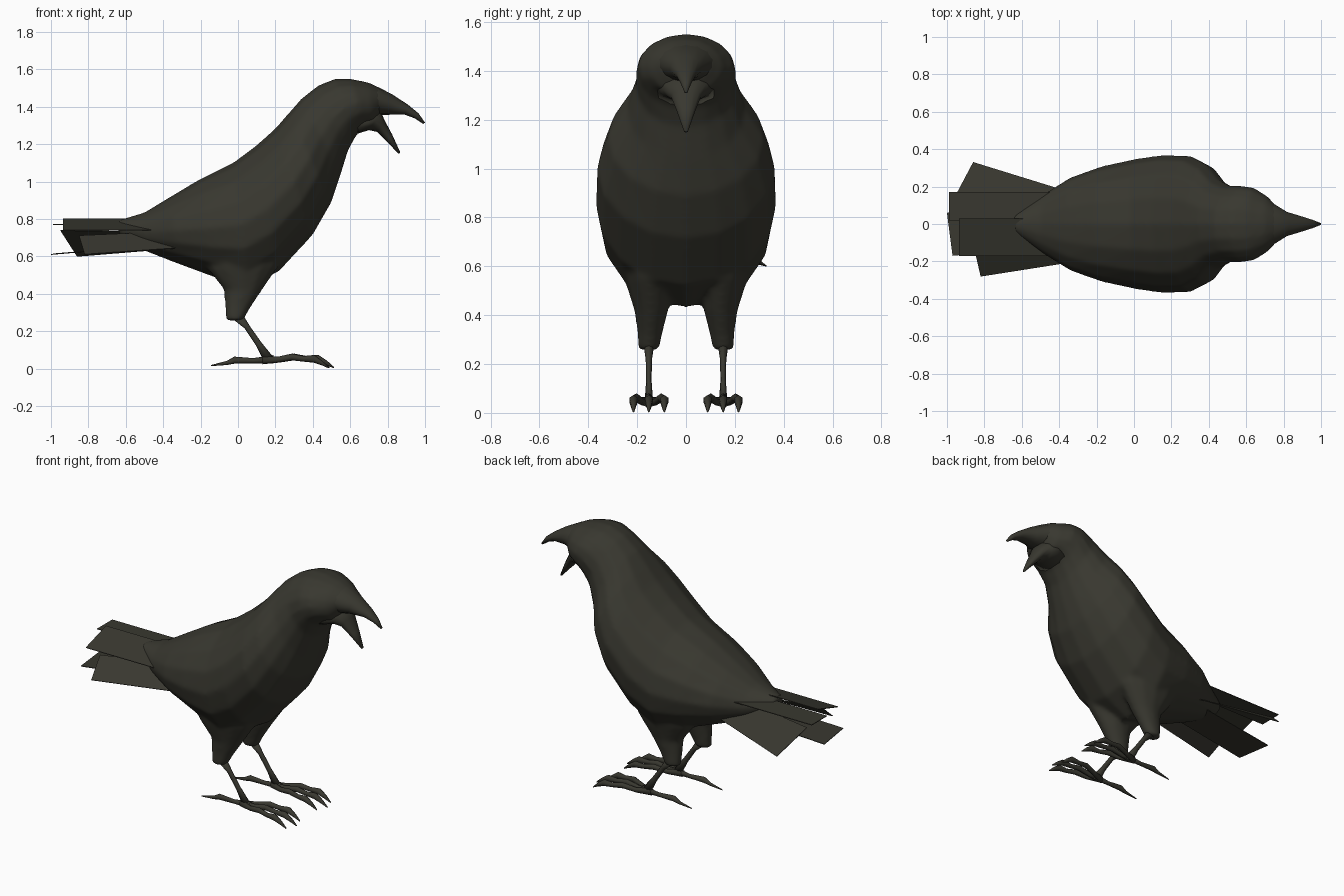
import bpy, bmesh, math
from mathutils import Vector

mat = bpy.data.materials.new("charcoal black")
mat.diffuse_color = (0.040, 0.039, 0.029, 1)


def loft(bm, sections, sides=16):
    """Skin elliptical rings; section = upper x,z, lower x,z, half width, centre y."""
    rings = []
    for tx, tz, bx, bz, w, y in sections:
        top, bottom = Vector((tx, y, tz)), Vector((bx, y, bz))
        c, h = (top + bottom) / 2, (top - bottom) / 2
        ring = []
        for i in range(sides):
            a = 2 * math.pi * i / sides
            ring.append(bm.verts.new(c + h * math.cos(a) + Vector((0, w * math.sin(a), 0))))
        rings.append(ring)
    for r, s in zip(rings, rings[1:]):
        for i in range(sides):
            j = (i + 1) % sides
            bm.faces.new((r[i], r[j], s[j], s[i]))
    bm.faces.new(rings[0])
    bm.faces.new(rings[-1])


def finish(bm, name, smooth=True):
    bmesh.ops.recalc_face_normals(bm, faces=bm.faces[:])
    me = bpy.data.meshes.new(name)
    bm.to_mesh(me)
    bm.free()
    me.materials.append(mat)
    for p in me.polygons:
        p.use_smooth = smooth
    ob = bpy.data.objects.new(name, me)
    bpy.context.scene.collection.objects.link(ob)
    return ob


# Body: rump, back, breast, neck and head
body = bmesh.new()
loft(body, [
    (-0.65, 0.79, -0.63, 0.70, 0.05, 0),
    (-0.50, 0.835, -0.50, 0.63, 0.15, 0),
    (-0.36, 0.92, -0.32, 0.56, 0.25, 0),
    (-0.21, 1.01, -0.13, 0.49, 0.31, 0),
    (-0.02, 1.105, 0.05, 0.43, 0.35, 0),
    (0.10, 1.195, 0.22, 0.52, 0.37, 0),
    (0.20, 1.285, 0.40, 0.715, 0.365, 0),
    (0.27, 1.365, 0.50, 0.89, 0.32, 0),
    (0.34, 1.445, 0.55, 1.04, 0.24, 0),
    (0.43, 1.515, 0.59, 1.17, 0.205, 0),
    (0.52, 1.55, 0.635, 1.25, 0.205, 0),
    (0.60, 1.55, 0.68, 1.29, 0.195, 0),
    (0.70, 1.53, 0.725, 1.30, 0.15, 0),
    (0.77, 1.495, 0.76, 1.36, 0.095, 0),
])
# Feathered thighs merge into the body
for s in (-1, 1):
    loft(body, [
        (0.28, 0.72, -0.20, 0.70, 0.13, s * 0.16),
        (0.22, 0.55, -0.16, 0.53, 0.10, s * 0.15),
        (0.13, 0.42, -0.075, 0.42, 0.070, s * 0.142),
        (0.07, 0.33, -0.07, 0.33, 0.052, s * 0.147),
        (0.03, 0.26, -0.065, 0.255, 0.043, s * 0.153),
    ], 12)
ob = finish(body, "body")
m = ob.modifiers.new("merge", 'REMESH')
m.mode = 'VOXEL'
m.voxel_size = 0.012
m.use_smooth_shade = True
m = ob.modifiers.new("soften", 'SMOOTH')
m.factor = 0.5
m.iterations = 10

# Hooked upper beak
bm = bmesh.new()
loft(bm, [
    (0.66, 1.52, 0.68, 1.34, 0.145, 0),
    (0.75, 1.505, 0.755, 1.355, 0.108, 0),
    (0.83, 1.463, 0.80, 1.357, 0.066, 0),
    (0.91, 1.41, 0.89, 1.358, 0.040, 0),
    (0.965, 1.365, 0.945, 1.338, 0.022, 0),
    (1.00, 1.315, 0.99, 1.308, 0.006, 0),
], 14)
finish(bm, "upper_beak")

# Open lower beak
bm = bmesh.new()
loft(bm, [
    (0.68, 1.40, 0.62, 1.25, 0.13, 0),
    (0.765, 1.37, 0.70, 1.275, 0.095, 0),
    (0.785, 1.325, 0.745, 1.265, 0.062, 0),
    (0.825, 1.25, 0.80, 1.21, 0.036, 0),
    (0.868, 1.155, 0.858, 1.148, 0.008, 0),
], 12)
finish(bm, "lower_beak")


def toe(bm, pts):
    """Tapered toe from x, y, z, radius points."""
    loft(bm, [(x, z + r, x, z - r, r * 0.9, y) for x, y, z, r in pts], 6)


# Legs and clawed feet, mirrored left and right
for s, side in ((-1, "right"), (1, "left")):
    y = s * 0.152
    bm = bmesh.new()
    loft(bm, [
        (0.025, 0.29, -0.035, 0.27, 0.022, y),
        (0.065, 0.225, 0.035, 0.215, 0.013, y),
        (0.125, 0.14, 0.095, 0.125, 0.011, y),
        (0.19, 0.06, 0.135, 0.045, 0.017, y),
    ], 8)
    finish(bm, side + "_leg")
    bm = bmesh.new()
    for spread, reach in ((-0.06, 0.92), (0, 1), (0.06, 0.94)):
        toe(bm, [(0.15 + d * reach, y + spread * k, z, r) for d, k, z, r in (
            (-0.02, 0, 0.045, 0.022), (0.07, 0.55, 0.048, 0.016),
            (0.15, 0.85, 0.062, 0.018), (0.22, 1, 0.052, 0.015),
            (0.28, 1.05, 0.052, 0.021), (0.325, 1.05, 0.03, 0.013),
            (0.362, 1.05, 0.006, 0.004))])
    toe(bm, [(0.19, y, 0.05, 0.022), (0.08, y, 0.042, 0.014),
             (-0.02, y, 0.045, 0.019), (-0.06, y, 0.03, 0.011),
             (-0.145, y, 0.016, 0.003)])
    finish(bm, side + "_foot")

# Flat tail feathers: two tip corners, then two root corners
feathers = {
    "upper_left": ((-0.99, 0.02, 0.77), (-0.99, 0.17, 0.77), (-0.42, 0.17, 0.77), (-0.42, 0.02, 0.77)),
    "upper_right": ((-0.935, -0.17, 0.74), (-0.935, 0.03, 0.80), (-0.45, 0.03, 0.80), (-0.42, -0.17, 0.74)),
    "outer_left": ((-0.95, 0.16, 0.74), (-0.86, 0.33, 0.60), (-0.31, 0.16, 0.645), (-0.40, 0.04, 0.73)),
    "outer_right": ((-0.85, -0.15, 0.71), (-0.82, -0.28, 0.61), (-0.31, -0.20, 0.645), (-0.40, -0.05, 0.73)),
    "lower_middle": ((-1.0, 0.06, 0.61), (-0.97, -0.17, 0.615), (-0.42, -0.12, 0.66), (-0.42, 0.10, 0.66)),
}
for name, corners in feathers.items():
    bm = bmesh.new()
    bm.faces.new([bm.verts.new(c) for c in corners])
    ob = finish(bm, name + "_tail_feather", False)
    m = ob.modifiers.new("thickness", 'SOLIDIFY')
    m.thickness = 0.004
    m.offset = 0
